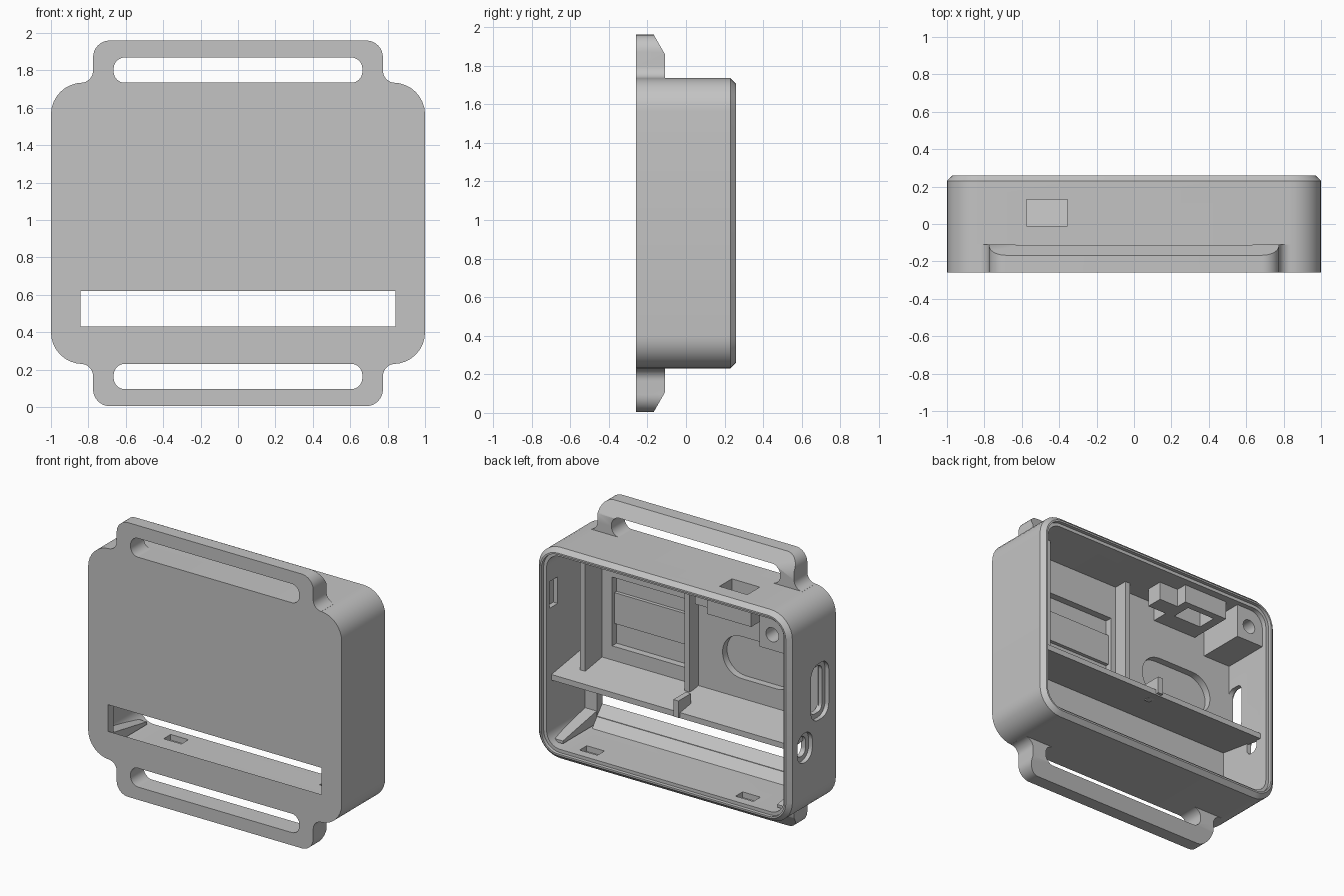
import bpy, bmesh, math
from mathutils import Vector

if bpy.data.objects.get("Cube"):
    bpy.data.objects.remove(bpy.data.objects["Cube"], do_unlink=True)

grey = bpy.data.materials.new("plain grey")
grey.use_nodes = True
grey.diffuse_color = (0.55, 0.55, 0.55, 1)
grey.node_tree.nodes["Principled BSDF"].inputs["Base Color"].default_value = (0.55, 0.55, 0.55, 1)

MID = 0.9825   # height of the case centre
FRONT, BACK, FLOOR = -0.26, 0.26, -0.2


def finish(name, bm):
    bmesh.ops.recalc_face_normals(bm, faces=bm.faces[:])
    mesh = bpy.data.meshes.new(name)
    bm.to_mesh(mesh)
    bm.free()
    mesh.materials.append(grey)
    ob = bpy.data.objects.new(name, mesh)
    bpy.context.collection.objects.link(ob)
    return ob


def arc(cx, cy, r, start, end, steps=8):
    angles = [math.radians(start + (end - start) * i / steps) for i in range(steps + 1)]
    return [(cx + r * math.cos(a), cy + r * math.sin(a)) for a in angles]


def rounded(cx, cy, w, h, r):
    """Rounded rectangle outline, given half sizes."""
    w, h = w - r, h - r
    pts = []
    for i, (sx, sy) in enumerate([(1, 1), (-1, 1), (-1, -1), (1, -1)]):
        pts += arc(cx + sx * w, cy + sy * h, r, 90 * i, 90 * i + 90)
    return pts


def place(axis, u, v, t):
    return Vector({"x": (t, u, v), "y": (u, t, v), "z": (u, v, t)}[axis])


def loft(name, axis, sections):
    """Skin matching outlines [(points, position along axis)] and cap the ends."""
    bm = bmesh.new()
    loops = [[bm.verts.new(place(axis, u, v, t)) for u, v in pts] for pts, t in sections]
    for a, b in zip(loops, loops[1:]):
        for i in range(len(a)):
            j = (i + 1) % len(a)
            bm.faces.new((a[i], a[j], b[j], b[i]))
    bm.faces.new(loops[0])
    bm.faces.new(loops[-1])
    return finish(name, bm)


def prism(name, axis, pts, a, b):
    return loft(name, axis, [(pts, a), (pts, b)])


def box(name, x, y, z):
    return prism(name, "z", [(x[0], y[0]), (x[1], y[0]), (x[1], y[1]), (x[0], y[1])], *z)


def cut(ob, *cutters):
    for cutter in cutters:
        cutter.hide_render = True
        mod = ob.modifiers.new("cut", "BOOLEAN")
        mod.operation, mod.solver, mod.object = "DIFFERENCE", "EXACT", cutter
        bpy.context.view_layer.objects.active = ob
        bpy.ops.object.modifier_apply(modifier=mod.name)
        bpy.data.objects.remove(cutter, do_unlink=True)


def smooth(ob):
    bpy.ops.object.select_all(action="DESELECT")
    ob.select_set(True)
    bpy.context.view_layer.objects.active = ob
    bpy.ops.object.shade_smooth_by_angle(angle=math.radians(30))


# Hollow case, open at the back, with a chamfered and stepped rim
def ring(inset):
    return rounded(0, MID, 1 - inset, 0.752 - inset, 0.17 - inset)


case = loft("case", "y", [(ring(i), y) for i, y in [
    (0, FRONT), (0, 0.23), (0.03, BACK), (0.042, BACK), (0.042, 0.235), (0.065, 0.235), (0.065, FLOOR)]])

# Display window with its lower edge sloping to the floor
window = [(-0.3, 0.43), (FRONT, 0.43), (-0.145, 0.302), (-0.1, 0.302), (-0.1, 0.62), (-0.3, 0.62)]
cut(case, prism("window_cutter", "x", window, -0.842, 0.842))

# Snap pockets in the floor and side, and the opening in the top
cut(case,
    box("pocket_cutter", (0.58, 0.72), (0.09, 0.17), (0.255, 0.35)),
    box("pocket_cutter", (-0.65, -0.51), (0.09, 0.17), (0.255, 0.35)),
    box("pocket_cutter", (0.9, 0.97), (0.11, 0.2), (1.26, 1.45)),
    box("opening_cutter", (-0.575, -0.355), (-0.01, 0.13), (1.6, 1.8)))

# Recessed ports through the right side wall
for y, z, w, h in [(-0.08, 1.08, 0.1, 0.2), (0.09, 0.74, 0.085, 0.105)]:
    cut(case,
        prism("port_recess_cutter", "x", rounded(y, z, w, h, 0.08), -1.1, -0.97),
        prism("port_cutter", "x", rounded(y, z, w - 0.035, h - 0.035, 0.045), -1.1, -0.85))
smooth(case)

# Strap loops above and below
for name, side in (("upper_strap_loop", 1), ("lower_strap_loop", -1)):
    def flip(pts):
        return [(u, MID + side * (v - MID)) for u, v in pts]
    half = [(0.84, 1.7)] + arc(0.84, 1.799, 0.065, 270, 180) + arc(0.685, 1.87, 0.09, 0, 90)
    outline = half + [(-x, z) for x, z in reversed(half)]
    loop = prism(name, "y", flip(outline), FRONT, -0.11)
    cut(loop,
        prism("slot_cutter", "y", flip(rounded(0, 1.8015, 0.665, 0.0675, 0.06)), -0.4, 0.1),
        prism("chamfer_cutter", "x", flip([(-0.17, 1.965), (-0.11, 1.86), (-0.05, 1.86),
                                           (-0.05, 2.1), (-0.17, 2.1)]), -1, 1))
    smooth(loop)

# Ramp below the window and guide blocks at its ends
prism("window_ramp", "x", [(-0.25, 0.418), (-0.145, 0.295), (-0.145, 0.28), (-0.25, 0.28)], -0.842, 0.842)
for name, side in (("left_guide", 1), ("right_guide", -1)):
    block = [(-0.21, 0.4), (0.18, 0.33), (0.18, 0.31), (-0.21, 0.31)]
    prism(name, "x", block, side * 0.845, side * 0.945)

# Sloping shelf dividing the inside
prism("shelf", "x", [(-0.21, 0.8), (-0.21, 0.84), (0.18, 0.78), (0.18, 0.74)], -0.95, 0.95)
box("shelf_clip", (-0.08, -0.04), (0.06, 0.2), (0.75, 0.87))

# Raised mounting plate with a rectangular and a long round recess
plate = prism("mounting_plate", "y", rounded(0, 1.25, 0.945, 0.43, 0.12), -0.21, -0.14)
cut(plate,
    box("recess_cutter", (0.08, 0.68), (-0.19, 0), (0.93, 1.42)),
    prism("round_recess_cutter", "y", rounded(-0.48, 1.12, 0.29, 0.15, 0.149), -0.19, 0))
smooth(plate)
box("recess_bar", (0.08, 0.68), (-0.2, -0.165), (1.08, 1.3))

# Upright dividers
box("left_divider", (0.76, 0.8), (-0.15, 0.05), (0.8, 1.68))
box("centre_divider", (0.0, 0.04), (-0.15, -0.04), (0.82, 1.68))

# Frame around the top opening and its stop block
frame = box("opening_frame", (-0.64, -0.29), (-0.15, 0.18), (1.54, 1.675))
cut(frame, box("frame_cutter", (-0.575, -0.355), (-0.01, 0.13), (1.4, 1.8)))
box("stop_block", (-0.29, -0.14), (-0.02, 0.1), (1.54, 1.68))

# Screw boss in the upper corner
boss = box("screw_boss", (-0.94, -0.72), (-0.15, 0.2), (1.43, 1.675))
cut(boss, prism("screw_hole_cutter", "y", arc(-0.82, 1.54, 0.05, 0, 345, 23), 0, 0.4))
smooth(boss)
